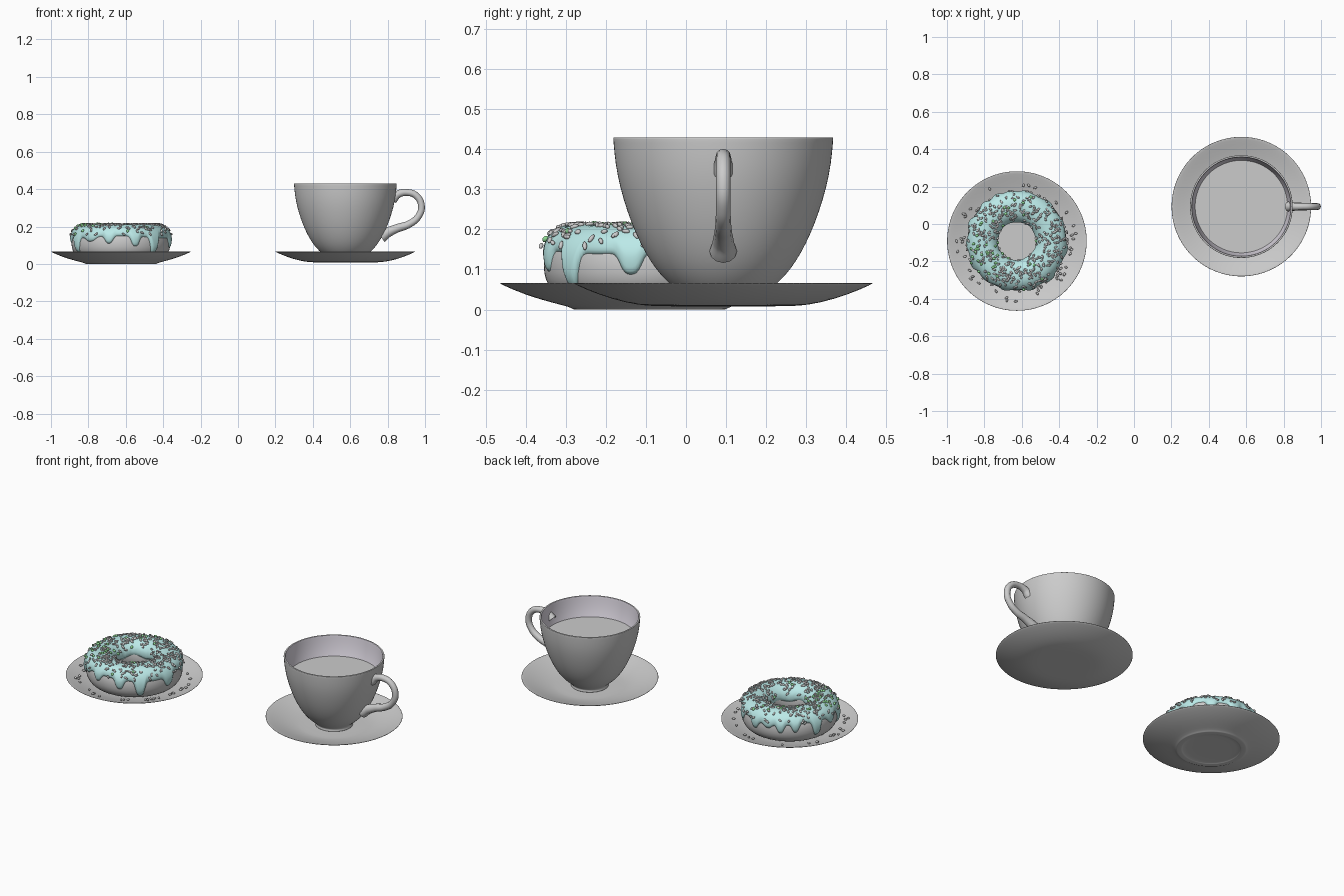
import bpy, bmesh, random
from math import sin, cos, pi, radians, exp
from mathutils import Vector, Matrix

if "Cube" in bpy.data.objects:
    bpy.data.objects.remove(bpy.data.objects["Cube"])

random.seed(4)
PLATE = (-0.626, -0.091)
CUP = (0.574, 0.093)


def material(name, rgb):
    m = bpy.data.materials.new(name)
    m.diffuse_color = (*rgb, 1)
    m.use_nodes = True
    m.node_tree.nodes["Principled BSDF"].inputs["Base Color"].default_value = m.diffuse_color
    return m


def finish(name, bm, xy, mat=None, subsurf=0):
    bmesh.ops.remove_doubles(bm, verts=bm.verts, dist=1e-6)
    bmesh.ops.recalc_face_normals(bm, faces=bm.faces)
    for f in bm.faces:
        f.smooth = True
    me = bpy.data.meshes.new(name)
    bm.to_mesh(me)
    bm.free()
    ob = bpy.data.objects.new(name, me)
    ob.location = (*xy, 0)
    bpy.context.collection.objects.link(ob)
    if mat:
        me.materials.append(mat)
    if subsurf:
        s = ob.modifiers.new("smooth", 'SUBSURF')
        s.levels = s.render_levels = subsurf
    return ob


def skin_rows(bm, rows, closed_rows=False):
    # rows are rings of coordinates, each ring is closed
    vs = [[bm.verts.new(p) for p in r] for r in rows]
    n = len(vs[0])
    for i in range(len(vs) if closed_rows else len(vs) - 1):
        a, b = vs[i], vs[(i + 1) % len(vs)]
        for j in range(n):
            k = (j + 1) % n
            bm.faces.new((a[j], a[k], b[k], b[j]))
    return vs


def lathe(name, profile, xy, mat=None, seg=64):
    bm = bmesh.new()
    skin_rows(bm, [[(r * cos(2 * pi * j / seg), r * sin(2 * pi * j / seg), z) for j in range(seg)]
                   for r, z in profile])
    bmesh.ops.dissolve_degenerate(bm, edges=bm.edges, dist=1e-7)
    return finish(name, bm, xy, mat, 1)


# Plates
upper = [(.366, .0665), (.31, .047), (.25, .029), (.20, .021), (.18, .020), (0, .020)]
under = [(.24, .016), (.31, .036), (.373, .0635), (.374, .066), (.372, .067)]
lathe("donut_plate", [(0, .005), (.155, .005), (.16, .001), (.162, 0), (.188, 0), (.192, .001),
                      (.198, .006)] + under + upper, PLATE)
lathe("cup_saucer", [(0, .008), (.15, .008), (.19, .009)] + under + upper, CUP)

# Cup: outer wall, rim and inner wall
cup = lathe("cup", [(0, .019), (.100, .019), (.103, .020), (.103, .024), (.099, .034), (.108, .043),
                    (.140, .069), (.168, .10), (.194, .14), (.219, .19), (.240, .245), (.258, .305),
                    (.270, .365), (.275, .425), (.275, .429), (.273, .43), (.267, .43), (.265, .429),
                    (.265, .425), (.260, .365), (.248, .305), (.230, .245), (.208, .19), (.158, .10),
                    (.10, .055), (0, .05)], CUP)
cup.data.materials.append(None)
cup.data.materials.append(material("cup_lining", (.78, .74, .82)))
for f in cup.data.polygons:
    c = f.center
    if c.z > .3 and f.normal.x * c.x + f.normal.y * c.y < 0:
        f.material_index = 1
lathe("drink", [(0, .312), (.24, .312), (.2475, .312)], CUP)

# Cup handle
curve = bpy.data.curves.new("handle_path", 'CURVE')
curve.dimensions = '3D'
curve.bevel_depth = .018
curve.bevel_resolution = 4
curve.resolution_u = 8
sp = curve.splines.new('BEZIER')
path = [(.825, .345, 1.5), (.855, .372, 1.15), (.905, .382, 1), (.955, .363, 1), (.981, .307, 1),
        (.963, .252, 1), (.915, .213, 1.1), (.85, .19, 1.25), (.80, .168, 1.5), (.765, .145, 1.9)]
sp.bezier_points.add(len(path) - 1)
for p, (x, z, r) in zip(sp.bezier_points, path):
    p.co = (x, CUP[1], z)
    p.radius = r
    p.handle_left_type = p.handle_right_type = 'AUTO'
handle = bpy.data.objects.new("cup_handle", curve)
bpy.context.collection.objects.link(handle)

# Donut body
R, A, H, ZC = .185, .079, .087, .112


def ring_point(phi, t, off=0):
    # t = 0 at the outer side, 90 degrees at the top, 180 in the hole
    c, s = cos(t), sin(t)
    x = (A + off) * (abs(c) ** .88) * (1 if c > 0 else -1)
    z = (H + off) * (abs(s) ** .9) * (1 if s > 0 else -1)
    return Vector(((R + x) * cos(phi), (R + x) * sin(phi), ZC + z))


bm = bmesh.new()
N = 72
skin_rows(bm, [[ring_point(2 * pi * j / N, 2 * pi * i / 32) for j in range(N)] for i in range(32)], True)
finish("donut", bm, PLATE)

# Icing with drips: (angle, extra depth in degrees, half width)
DRIPS = [(-152, 48, 6), (-128, 14, 8), (-104, 24, 6), (-73, 32, 6), (-48, 58, 6), (-10, 32, 7), (22, 16, 8),
         (50, 28, 6), (79, 24, 6), (98, 12, 6), (114, 26, 5), (132, 26, 5), (159, 50, 6), (183, 20, 7)]


def icing_edge(deg):
    e = 20 + 4 * sin(radians(deg * 3))
    for a, d, w in DRIPS:
        q = (deg - a + 180) % 360 - 180
        e -= d * exp(-abs(q / w) ** 3)
    return radians(e)


bm = bmesh.new()
N, M = 240, 32
rows = []
for i in range(M + 1):
    row = []
    for j in range(N):
        d = 360 * j / N
        lo, hi = icing_edge(d), radians(172 + 5 * sin(radians(d * 5)))
        u = i / M
        off = .013 * min(1, 7 * u, 7 * (1 - u)) ** .5
        row.append(ring_point(radians(d), lo + (hi - lo) * u, off))
    rows.append(row)
# inner skin hidden inside the donut closes the shell
for u in (1, .75, .5, .25, 0):
    rows.append([ring_point(2 * pi * j / N, icing_edge(360 * j / N) * (1 - u) + radians(172) * u, -.004)
                 for j in range(N)])
skin_rows(bm, rows, True)
finish("icing", bm, PLATE, material("icing_blue", (.50, .82, .81)))

# Sprinkles: small rods, green ones clustered on the left
grey, green = bmesh.new(), bmesh.new()


def sprinkle(bm, pos, normal, length, rad):
    rot = normal.to_track_quat('Z', 'Y').to_matrix().to_4x4()
    m = (Matrix.Translation(pos) @ rot @ Matrix.Rotation(random.uniform(0, 2 * pi), 4, 'Z')
         @ Matrix.Diagonal((length, rad, rad, 1)))
    bmesh.ops.create_icosphere(bm, subdivisions=2, radius=1, matrix=m)


for i in range(430):
    phi = random.uniform(-pi, pi)
    t = radians(min(150, max(25, random.gauss(82, 32))))
    p = ring_point(phi, t, .015)
    n = (ring_point(phi, t, .03) - p).normalized()
    near = abs((phi - radians(207) + pi) % (2 * pi) - pi) < .4
    if random.random() < (.5 if near else .05):
        sprinkle(green, p, n, .009, .007)
    else:
        sprinkle(grey, p, n, random.uniform(.008, .013), .0055)

# Sprinkles fallen on the plate
for i in range(42):
    phi, r = random.uniform(-pi, pi), random.uniform(.275, .325)
    z = .037 + (r - .275) * .33 + .006
    sprinkle(grey, Vector((r * cos(phi), r * sin(phi), z)), Vector((0, 0, 1)), .010, .006)
finish("grey_sprinkles", grey, PLATE)
finish("green_sprinkles", green, PLATE, material("sprinkle_green", (.28, .72, .30)))
